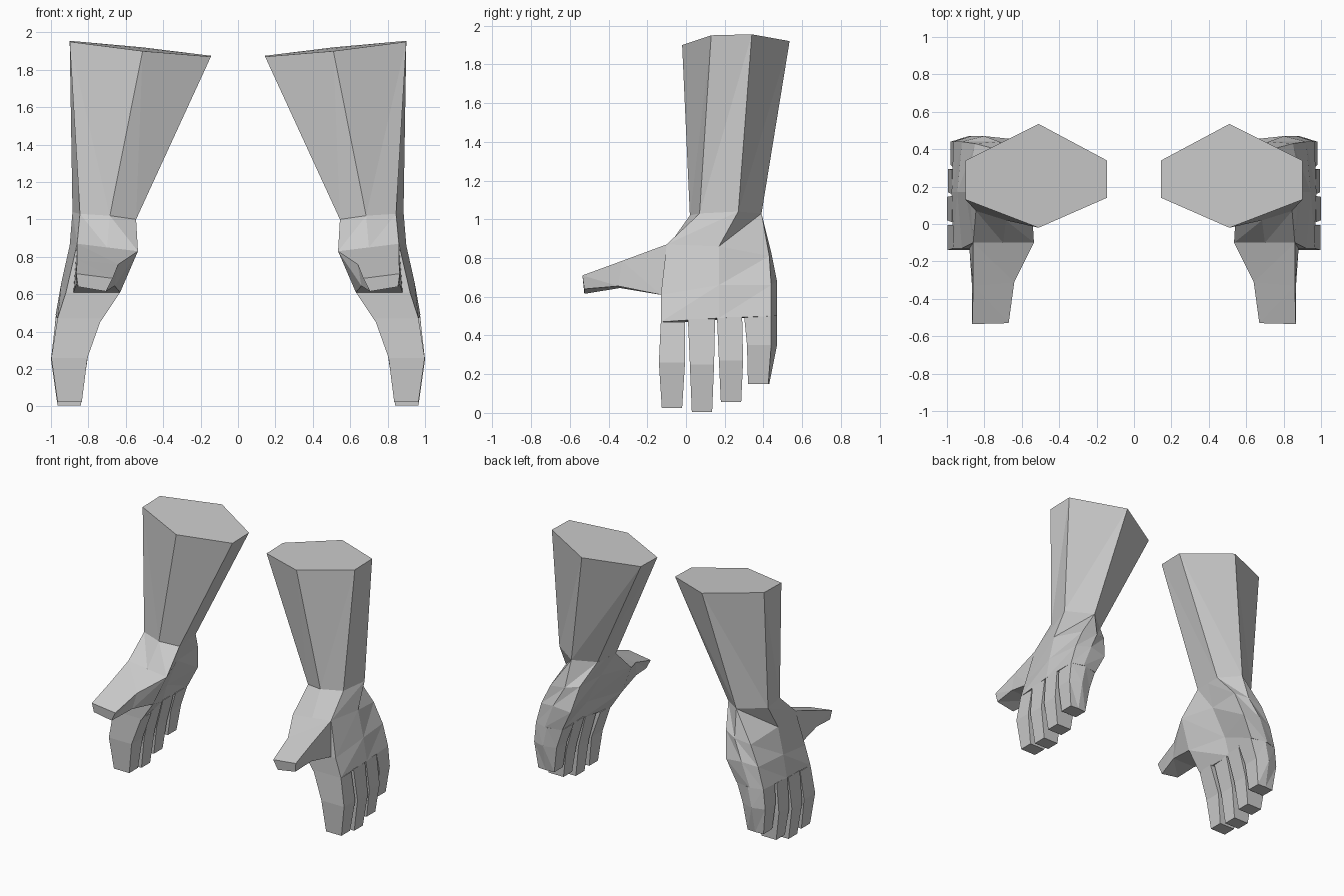
import bpy
import bmesh

default_cube = bpy.data.objects.get("Cube")
if default_cube:
    bpy.data.objects.remove(default_cube, do_unlink=True)

# One plain material for everything
grey = bpy.data.materials.new("plain_grey")
grey.use_nodes = True
grey_value = (0.6, 0.6, 0.6, 1.0)
grey.diffuse_color = grey_value
grey.node_tree.nodes["Principled BSDF"].inputs["Base Color"].default_value = grey_value


def loft(name, rings):
    """Skin a stack of equal-length rings, cap both ends, mirror to the other arm."""
    bm = bmesh.new()
    loops = [[bm.verts.new(point) for point in ring] for ring in rings]
    count = len(loops[0])
    for upper, lower in zip(loops, loops[1:]):
        for i in range(count):
            j = (i + 1) % count
            bm.faces.new((upper[i], upper[j], lower[j]))
            bm.faces.new((upper[i], lower[j], lower[i]))
    bm.faces.new(loops[0])
    bm.faces.new(loops[-1])
    bmesh.ops.remove_doubles(bm, verts=bm.verts[:], dist=0.0005)
    bmesh.ops.recalc_face_normals(bm, faces=bm.faces[:])
    mesh = bpy.data.meshes.new(name)
    bm.to_mesh(mesh)
    bm.free()
    mesh.materials.append(grey)
    part = bpy.data.objects.new(name, mesh)
    bpy.context.scene.collection.objects.link(part)
    mirror = part.modifiers.new("other_arm", 'MIRROR')
    mirror.use_axis = (True, False, False)
    mirror.use_mirror_merge = False
    return part


# Wrist corners shared by the forearm and the hand
wrist_back = (0.70, 0.39, 1.03)
wrist_outer_back = (0.885, 0.27, 1.04)
wrist_outer_front = (0.845, 0.07, 1.03)
wrist_front = (0.685, 0.02, 1.02)
wrist_inner_front = (0.545, 0.07, 1.0)
wrist_inner_back = (0.555, 0.28, 1.01)
wrist_palm = (0.55, 0.18, 1.005)

# Forearm: six-sided, flaring toward a slanted flat top
forearm_top = [(0.51, 0.535, 1.92), (0.9, 0.34, 1.955), (0.9, 0.13, 1.95),
               (0.51, -0.02, 1.9), (0.145, 0.14, 1.87), (0.145, 0.34, 1.875)]
loft("forearm", [forearm_top,
                 [wrist_back, wrist_outer_back, wrist_outer_front,
                  wrist_front, wrist_inner_front, wrist_inner_back]])

# Hand: rings run little-finger edge, outer back, centre of the back,
# outer front, front, inner front, centre of the palm, inner back
wrist_ring = [wrist_back, wrist_back, wrist_outer_back, wrist_outer_front,
              wrist_front, wrist_inner_front, wrist_palm, wrist_inner_back]
heel_ring = [(0.72, 0.44, 0.83), (0.85, 0.43, 0.81), (0.9, 0.17, 0.86), (0.86, -0.1, 0.87),
             (0.70, -0.1, 0.85), (0.535, -0.1, 0.83), (0.62, 0.15, 0.84), (0.62, 0.4, 0.85)]
middle_ring = [(0.8, 0.47, 0.68), (0.92, 0.44, 0.66), (0.945, 0.17, 0.66), (0.92, -0.13, 0.61),
               (0.78, -0.13, 0.61), (0.63, -0.13, 0.61), (0.72, 0.17, 0.62), (0.66, 0.455, 0.66)]
knuckle_ring = [(0.87, 0.47, 0.5), (0.965, 0.44, 0.5), (0.975, 0.17, 0.49), (0.965, -0.13, 0.47),
                (0.85, -0.13, 0.47), (0.73, -0.13, 0.46), (0.76, 0.17, 0.48), (0.74, 0.445, 0.5)]
loft("hand", [wrist_ring, heel_ring, middle_ring, knuckle_ring])

# Thumb: four-sided, pointing forward from the heel of the hand
loft("thumb", [
    [heel_ring[3], heel_ring[5], middle_ring[5], (0.88, -0.13, 0.61)],
    [(0.86, -0.33, 0.785), (0.64, -0.31, 0.76), (0.66, -0.34, 0.645), (0.865, -0.35, 0.655)],
    [(0.865, -0.535, 0.71), (0.67, -0.53, 0.685), (0.705, -0.525, 0.615), (0.855, -0.525, 0.64)]])


def finger(name, root, joint, tip):
    """Each section gives front y, back y, inner x, outer x and z."""
    rings = []
    for front, back, inner, outer, z in (root, joint, tip):
        rings.append([(inner, front, z), (outer, front, z), (outer, back, z), (inner, back, z)])
    loft(name, rings)


# Fingers: bent at one joint, tapering to blunt tips
finger("index_finger", (-0.13, -0.005, 0.73, 0.965, 0.47),
       (-0.14, -0.005, 0.805, 0.998, 0.26), (-0.125, -0.02, 0.835, 0.965, 0.025))
finger("middle_finger", (0.01, 0.15, 0.75, 0.973, 0.485),
       (0.02, 0.145, 0.81, 1.0, 0.25), (0.03, 0.135, 0.84, 0.965, 0.005))
finger("ring_finger", (0.16, 0.29, 0.75, 0.973, 0.495),
       (0.17, 0.295, 0.81, 0.995, 0.27), (0.18, 0.285, 0.84, 0.965, 0.055))


# Little finger: five-sided, carrying on the ridge at the edge of the hand
def little_section(front, back, ridge, inner, outer, z):
    middle = (inner + outer) / 2
    return [(inner, front, z), (outer, front, z), (outer, back, z),
            (middle, ridge, z), (inner, back, z)]


loft("little_finger", [little_section(0.3, 0.44, 0.47, 0.74, 0.965, 0.5),
                       little_section(0.315, 0.44, 0.47, 0.79, 0.98, 0.35),
                       little_section(0.32, 0.425, 0.43, 0.82, 0.955, 0.15)])
